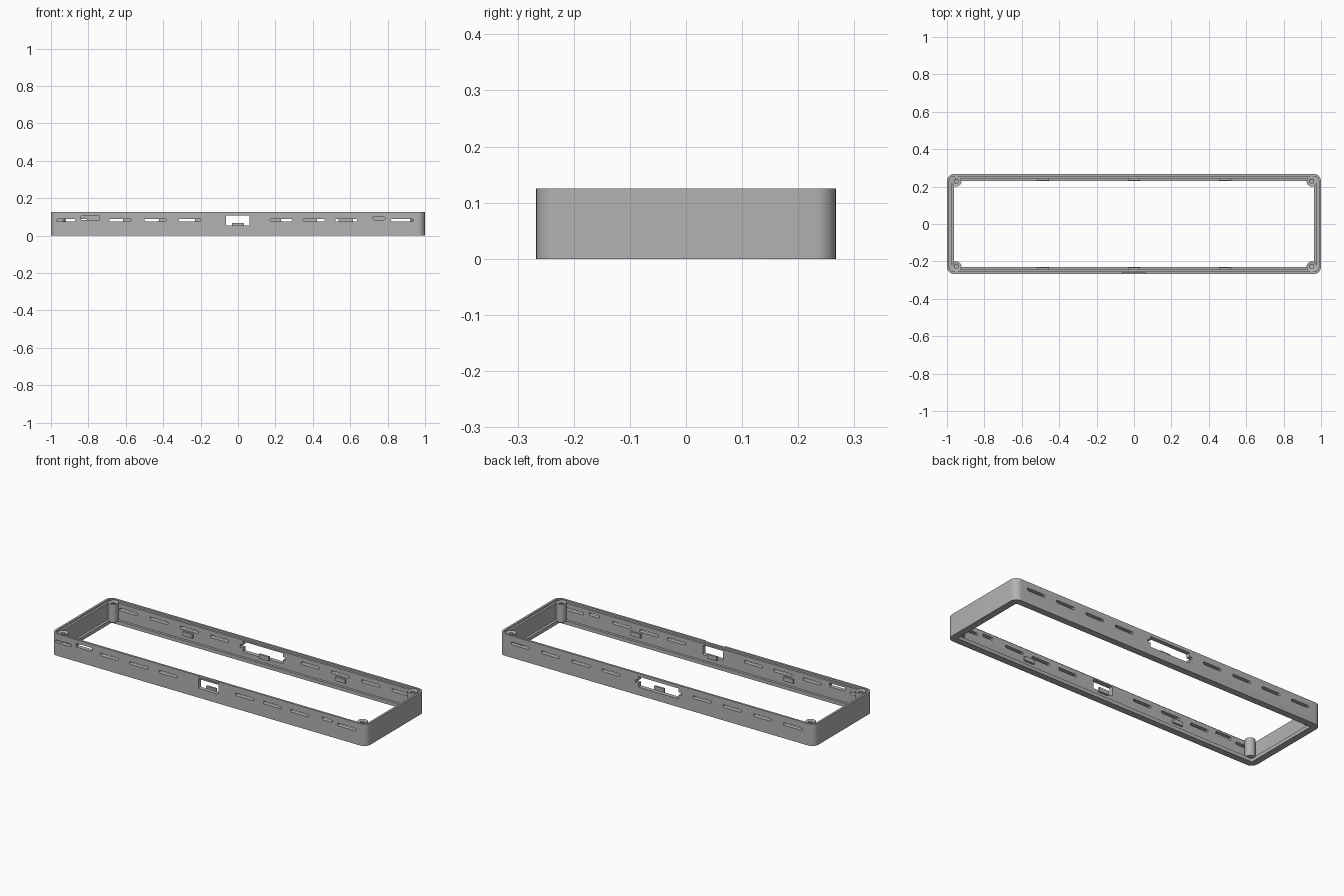
import bpy, bmesh, math
from mathutils import Matrix, Vector

if "Cube" in bpy.data.objects:
    bpy.data.objects.remove(bpy.data.objects["Cube"], do_unlink=True)

HX, HY, H = 1.0, 0.267, 0.125      # half length, half depth, height
WALL, FLANGE_Z = 0.024, 0.02

grey = bpy.data.materials.new("plain_grey")
grey.use_nodes = True
grey.diffuse_color = (0.45, 0.45, 0.45, 1)
grey.node_tree.nodes["Principled BSDF"].inputs["Base Color"].default_value = grey.diffuse_color


def finish(name, bm):
    bmesh.ops.recalc_face_normals(bm, faces=bm.faces)
    mesh = bpy.data.meshes.new(name)
    bm.to_mesh(mesh)
    bm.free()
    mesh.materials.append(grey)
    obj = bpy.data.objects.new(name, mesh)
    bpy.context.collection.objects.link(obj)
    return obj


def smooth(obj):
    bpy.ops.object.select_all(action="DESELECT")
    obj.select_set(True)
    bpy.context.view_layer.objects.active = obj
    bpy.ops.object.shade_smooth_by_angle(angle=math.radians(30))


def rounded_rect(hx, hy, r, seg=8):
    """Outline of a rounded rectangle, counter-clockwise."""
    pts = []
    for k, (sx, sy) in enumerate([(1, 1), (-1, 1), (-1, -1), (1, -1)]):
        for i in range(seg + 1):
            a = math.pi / 2 * (k + i / seg)
            pts.append((sx * (hx - r) + r * math.cos(a), sy * (hy - r) + r * math.sin(a)))
    return pts


def bridge(bm, loops, closed):
    """Skin a list of equal vertex loops."""
    n = len(loops[0])
    for k in range(len(loops) if closed else len(loops) - 1):
        a, b = loops[k], loops[(k + 1) % len(loops)]
        for i in range(n):
            j = (i + 1) % n
            bm.faces.new((a[i], a[j], b[j], b[i]))


def add_cut(bm, x0, x1, z0, z1, y0, y1, r):
    """Rounded prism running along y."""
    cx, cz = (x0 + x1) / 2, (z0 + z1) / 2
    outline = rounded_rect((x1 - x0) / 2, (z1 - z0) / 2, r, 4)
    loops = [[bm.verts.new((cx + x, y, cz + z)) for x, z in outline] for y in (y0, y1)]
    bridge(bm, loops, False)
    for loop in loops:
        bm.faces.new(loop)


# Frame: stepped wall section swept round the plan (inset, height)
section = [(0, 0), (0, H), (0.012, H), (0.012, 0.115), (WALL, 0.115),
           (WALL, FLANGE_Z), (0.038, FLANGE_Z), (0.038, 0)]
bm = bmesh.new()
bridge(bm, [[bm.verts.new((x, y, z)) for x, y in
             rounded_rect(HX - d, HY - d, max(0.038 - d, 0.006))] for d, z in section], True)
frame = finish("frame", bm)

# Openings in the front and back walls
bm = bmesh.new()
front, back = (-HY - 0.02, -HY + 0.035), (HY - 0.035, HY + 0.02)
for x in (-0.63, -0.443, -0.257, 0.23, 0.406, 0.578, 0.877):
    add_cut(bm, x - 0.058, x + 0.058, 0.075, 0.09, *front, 0.006)
add_cut(bm, -0.97, -0.87, 0.075, 0.09, *front, 0.006)
add_cut(bm, -0.84, -0.74, 0.083, 0.104, *front, 0.002)
add_cut(bm, 0.72, 0.785, 0.084, 0.1, *front, 0.006)
add_cut(bm, -0.064, 0.062, 0.053, 0.107, *front, 0.004)
add_cut(bm, -0.062, 0.062, 0.115, 0.14, -HY - 0.02, -HY + 0.008, 0.001)
for k in range(4):
    for s in (-1, 1):
        x = s * (0.288 + 0.192 * k)
        add_cut(bm, x - 0.058, x + 0.058, 0.075, 0.09, *back, 0.006)
add_cut(bm, -0.14, 0.115, 0.047, 0.107, *back, 0.003)
add_cut(bm, -0.157, 0.132, 0.07, 0.086, *back, 0.003)
cutter = finish("opening_cutter", bm)
cutter.hide_render = True

mod = frame.modifiers.new("openings", "BOOLEAN")
mod.operation = "DIFFERENCE"
mod.solver = "EXACT"
mod.use_self = True
mod.object = cutter
bpy.context.view_layer.objects.active = frame
bpy.ops.object.modifier_apply(modifier=mod.name)
bpy.data.objects.remove(cutter, do_unlink=True)
smooth(frame)

# Screw posts: lathed tubes with blind holes in the four corners
post_section = [(0.027, FLANGE_Z - 0.002), (0.027, 0.121), (0.018, 0.121),
                (0.011, 0.117), (0.011, 0.05)]
for sx, side in ((-1, "right"), (1, "left")):
    for sy, end in ((-1, "front"), (1, "back")):
        bm = bmesh.new()
        loops = []
        for r, z in post_section:
            loops.append([bm.verts.new((sx * 0.95 + r * math.cos(a), sy * 0.227 + r * math.sin(a), z))
                          for a in (math.tau * i / 32 for i in range(32))])
        bridge(bm, loops, False)
        bm.faces.new(loops[0])
        bm.faces.new(loops[-1])
        smooth(finish(f"{end}_{side}_screw_post", bm))

# Snap tabs along the inside of the long walls
for sy, end in ((-1, "front"), (1, "back")):
    for x, place in ((-0.485, "right"), (0, "middle"), (0.485, "left")):
        bm = bmesh.new()
        bmesh.ops.create_cube(bm, size=1, matrix=Matrix.Translation((x, sy * 0.239, 0.055))
                              @ Matrix.Diagonal((0.062, 0.012, 0.024, 1)))
        finish(f"{end}_{place}_snap_tab", bm)
